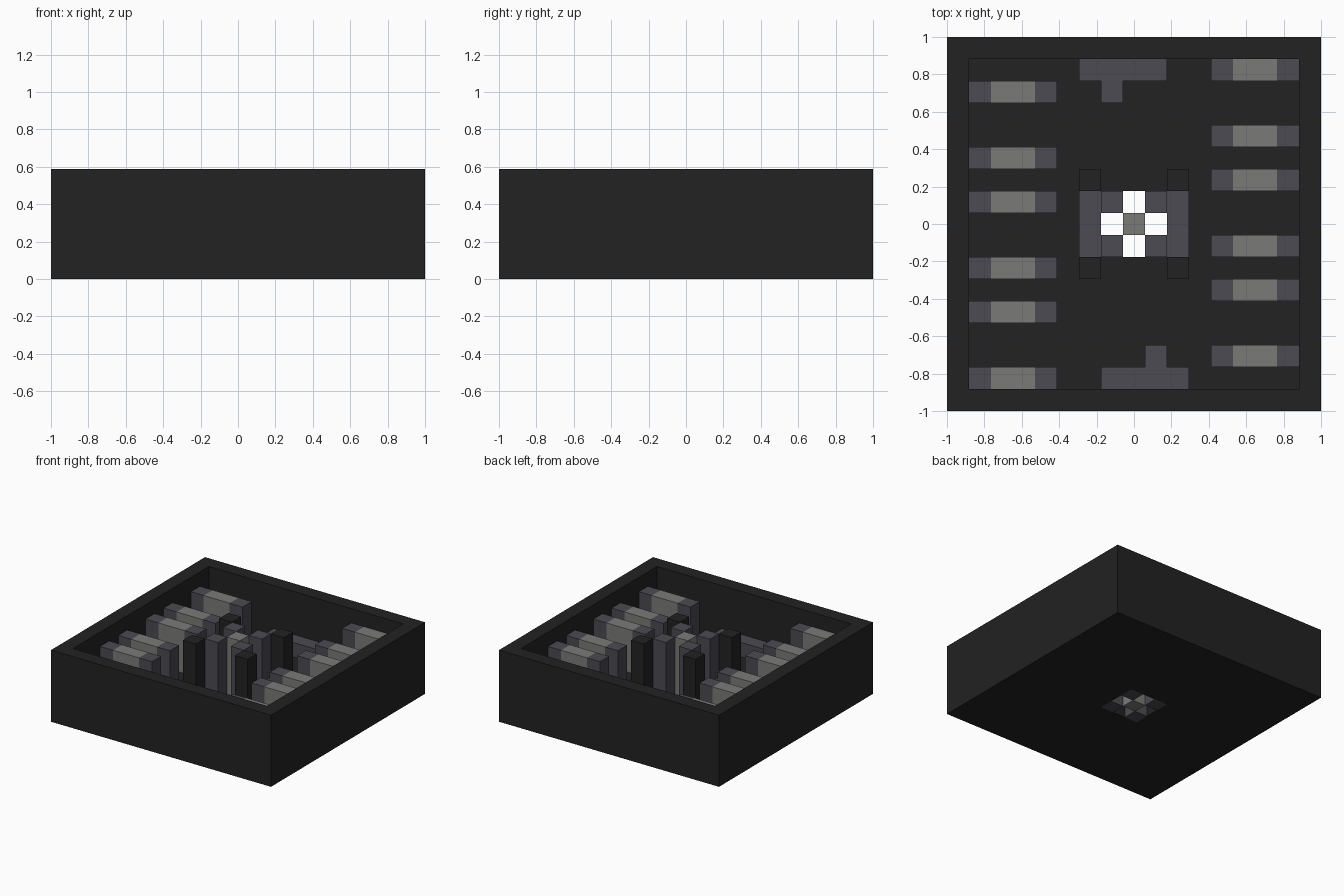
import bpy
import bmesh

if "Cube" in bpy.data.objects:
    bpy.data.objects.remove(bpy.data.objects["Cube"], do_unlink=True)

U = 2 / 17  # one block; the tray is 17 x 17 x 5 blocks


def material(name, color):
    mat = bpy.data.materials.new(name)
    mat.use_nodes = True
    mat.diffuse_color = (*color, 1)
    mat.node_tree.nodes["Principled BSDF"].inputs["Base Color"].default_value = (*color, 1)
    return mat


BLACK = material("charcoal black", (0.016, 0.016, 0.016))
SLATE = material("slate grey", (0.069, 0.069, 0.084))
GREY = material("mid grey", (0.195, 0.195, 0.19))


def finish(name, bm, mat):
    bmesh.ops.recalc_face_normals(bm, faces=bm.faces)
    mesh = bpy.data.meshes.new(name)
    bm.to_mesh(mesh)
    bm.free()
    mesh.materials.append(mat)
    bpy.context.collection.objects.link(bpy.data.objects.new(name, mesh))


def block(name, cols, rows, z0, z1, mat):
    """Box filling whole cells, counted from the centre cell."""
    x0, x1 = cols[0] - 0.5, cols[1] + 0.5
    y0, y1 = rows[0] - 0.5, rows[1] + 0.5
    bm = bmesh.new()
    bmesh.ops.create_cube(bm, size=1)
    for v in bm.verts:
        v.co.x = U * (x1 if v.co.x > 0 else x0)
        v.co.y = U * (y1 if v.co.y > 0 else y0)
        v.co.z = U * (z1 if v.co.z > 0 else z0)
    finish(name, bm, mat)


def pair(name, cols, rows, z0, z1, mat):
    """The same block twice, the second turned half way round the centre."""
    block(name + "_a", cols, rows, z0, z1, mat)
    block(name + "_b", (-cols[1], -cols[0]), (-rows[1], -rows[0]), z0, z1, mat)


def ring(name, outer, inner, z0, z1, mat):
    """Square ring, given by its half widths."""
    bm = bmesh.new()
    corners = [(-1, -1), (1, -1), (1, 1), (-1, 1)]
    loops = [[bm.verts.new((sx * r * U, sy * r * U, z0 * U)) for sx, sy in corners]
             for r in (outer, inner)]
    for i in range(4):
        j = (i + 1) % 4
        bm.faces.new((loops[0][i], loops[0][j], loops[1][j], loops[1][i]))
    top = bmesh.ops.extrude_face_region(bm, geom=bm.faces[:])["geom"]
    for v in top:
        if isinstance(v, bmesh.types.BMVert):
            v.co.z = z1 * U
    finish(name, bm, mat)


# Tray walls and the floor with its central opening
ring("outer_wall", 8.5, 7.5, 0, 5, BLACK)
ring("floor", 7.5, 1.5, 0, 1, BLACK)

# Side bars: grey middles with slate ends
for row in (6, 3, 1, -2, -4, -7):
    tag = f"bar_{row + 8}"
    pair(tag + "_middle", (-6, -5), (row, row), 1, 4, GREY)
    pair(tag + "_outer_end", (-7, -7), (row, row), 1, 4, SLATE)
    pair(tag + "_inner_end", (-4, -4), (row, row), 1, 4, SLATE)

# Low end pieces with a short leg
pair("end_piece", (-2, 1), (7, 7), 1, 2, SLATE)
pair("end_piece_leg", (-1, -1), (6, 6), 1, 2, SLATE)

# Central cluster: posts, low strips and tower with open shafts between
block("centre_column", (0, 0), (0, 0), 0, 5, GREY)
pair("side_strip", (-2, -2), (-1, 1), 1, 2, SLATE)
for s in (1, -1):
    tag = "left" if s > 0 else "right"
    pair(f"tower_column_{tag}", (s, s), (1, 1), 0, 5, SLATE)
    pair(f"black_post_{tag}", (2 * s, 2 * s), (2, 2), 1, 5, BLACK)
